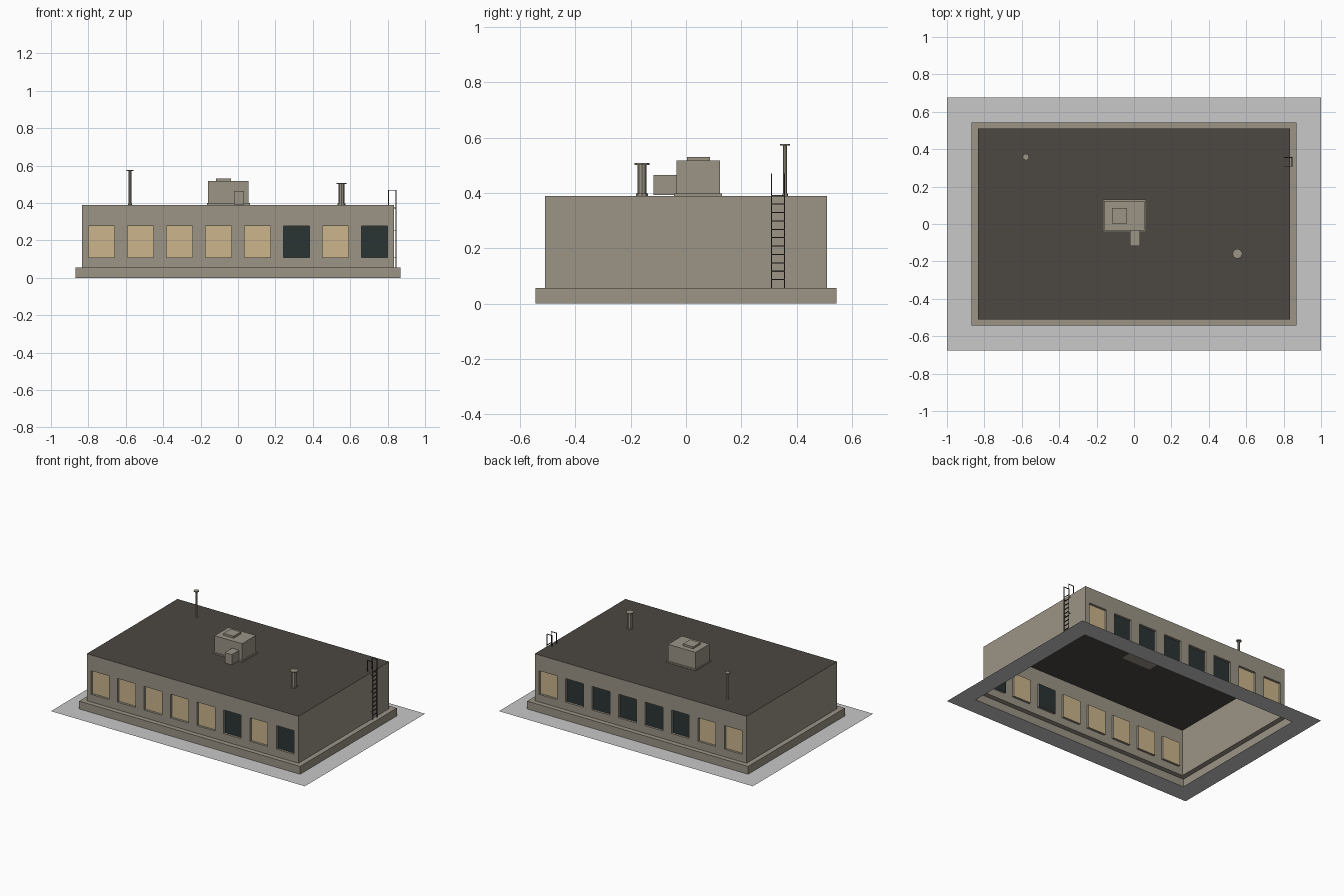
import bpy, bmesh, math
from mathutils import Vector

if "Cube" in bpy.data.objects:
    bpy.data.objects.remove(bpy.data.objects["Cube"])


def material(name, r, g, b):
    def lin(c):
        c /= 255
        return c / 12.92 if c < 0.04045 else ((c + 0.055) / 1.055) ** 2.4
    m = bpy.data.materials.new(name)
    m.diffuse_color = (lin(r), lin(g), lin(b), 1)
    m.use_nodes = True
    m.node_tree.nodes["Principled BSDF"].inputs["Base Color"].default_value = m.diffuse_color
    return m


CONCRETE = material("concrete", 155, 148, 134)
ROOF = material("roof_felt", 76, 72, 66)
BLIND = material("lit_window", 203, 181, 140)
GLASS = material("dark_glass", 43, 52, 52)
PAVING = material("paving", 200, 200, 200)
STEEL = material("dark_steel", 70, 68, 64)


def finish(name, bm, mats):
    bmesh.ops.remove_doubles(bm, verts=bm.verts, dist=1e-5)
    me = bpy.data.meshes.new(name)
    bm.to_mesh(me)
    bm.free()
    for m in mats:
        me.materials.append(m)
    ob = bpy.data.objects.new(name, me)
    bpy.context.collection.objects.link(ob)
    return ob


def quad(bm, pts, mat=0):
    bm.faces.new([bm.verts.new(p) for p in pts]).material_index = mat


def add_box(bm, lo, hi):
    lo, hi = Vector(lo), Vector(hi)
    for v in bmesh.ops.create_cube(bm, size=1)["verts"]:
        v.co = (lo + hi) / 2 + v.co * (hi - lo)


def box(name, lo, hi, mat):
    bm = bmesh.new()
    add_box(bm, lo, hi)
    return finish(name, bm, [mat])


def rect(x, y, z):
    return [(-x, -y, z), (x, -y, z), (x, y, z), (-x, y, z)]


def band(bm, a, b, mat=0):
    """Four quads joining two rectangular loops."""
    for i in range(4):
        j = (i + 1) % 4
        quad(bm, [a[i], a[j], b[j], b[i]], mat)


PX, PY = 0.87, 0.544      # plinth half size
WX, WY = 0.834, 0.51      # wall half size
Z1, Z2 = 0.056, 0.39      # plinth top, roof

# Paving apron with an open centre
bm = bmesh.new()
band(bm, rect(1, 0.676, 0), rect(PX, PY, 0))
finish("paving_apron", bm, [PAVING])

# Plinth sides and ledge
bm = bmesh.new()
band(bm, rect(PX, PY, 0), rect(PX, PY, Z1))
band(bm, rect(PX, PY, Z1), rect(WX, WY, Z1))
finish("plinth", bm, [CONCRETE])

# Plain end walls
bm = bmesh.new()
for s in (1, -1):
    quad(bm, [(s * WX, -s * WY, Z1), (s * WX, s * WY, Z1),
              (s * WX, s * WY, Z2), (s * WX, -s * WY, Z2)])
finish("end_walls", bm, [CONCRETE])

# Roof sheet
bm = bmesh.new()
quad(bm, rect(WX, WY, Z2))
finish("roof", bm, [ROOF])


def window_wall(name, pattern, s):
    """Long wall with recessed windows; s = -1 turns it to the back."""
    bm = bmesh.new()
    half, pitch, depth = 0.07, 0.2084, 0.016
    xs = [-WX]
    for i in range(8):
        c = (i - 3.5) * pitch
        xs += [c - half, c + half]
    xs.append(WX)
    zs = [Z1, 0.11, 0.278, Z2]
    for i in range(len(xs) - 1):
        for k in range(3):
            cell = [(xs[i], zs[k]), (xs[i + 1], zs[k]),
                    (xs[i + 1], zs[k + 1]), (xs[i], zs[k + 1])]
            outer = [(s * x, -s * WY, z) for x, z in cell]
            if k == 1 and i % 2 == 1:
                inner = [(s * x, -s * (WY - depth), z) for x, z in cell]
                band(bm, outer, inner)
                quad(bm, inner, 1 if pattern[i // 2] == "L" else 2)
            else:
                quad(bm, outer)
    finish(name, bm, [CONCRETE, BLIND, GLASS])


window_wall("front_wall", "LLLLLDLD", 1)
window_wall("back_wall", "LDDDDDLL", -1)

# Rooftop ventilation unit
box("vent_base", (-0.167, -0.043, 0.387), (0.063, 0.131, 0.399), CONCRETE)
box("vent_housing", (-0.161, -0.034, 0.395), (0.056, 0.122, 0.517), CONCRETE)
box("vent_hatch", (-0.117, 0.004, 0.515), (-0.037, 0.086, 0.531), CONCRETE)
box("vent_duct", (-0.022, -0.117, 0.392), (0.033, -0.032, 0.465), CONCRETE)


def flue(name, x, y, r, cap_r, top):
    """Octagonal pipe with foot collar and rain cap."""
    bm = bmesh.new()
    for rad, a, b in ((r, Z2, top - 0.006), (r * 1.35, Z2, Z2 + 0.008),
                      (cap_r, top - 0.006, top)):
        vs = bmesh.ops.create_cone(bm, cap_ends=True, segments=8, radius1=rad,
                                   radius2=rad, depth=b - a)["verts"]
        bmesh.ops.translate(bm, verts=vs, vec=(x, y, (a + b) / 2))
    finish(name, bm, [CONCRETE])


flue("tall_flue", -0.578, 0.358, 0.0075, 0.018, 0.577)
flue("short_flue", 0.553, -0.159, 0.0155, 0.027, 0.508)

# Wall ladder: rails hooked over the roof edge, brackets and rungs
bm = bmesh.new()
t = 0.002
LX, HX, LT = 0.845, 0.805, 0.47
Y0, Y1 = 0.309, 0.356
for y in (Y0, Y1):
    add_box(bm, (LX - t, y - t, Z1), (LX + t, y + t, LT))
    add_box(bm, (HX - t, y - t, Z2), (HX + t, y + t, LT))
    add_box(bm, (HX - t, y - t, LT - 2 * t), (LX + t, y + t, LT))
    for z in (0.11, 0.255, 0.373):
        add_box(bm, (WX, y - t, z - t), (LX, y + t, z + t))
for i in range(11):
    z = 0.087 + i * 0.0303
    add_box(bm, (LX - t, Y0, z - t), (LX + t, Y1, z + t))
finish("ladder", bm, [STEEL])
